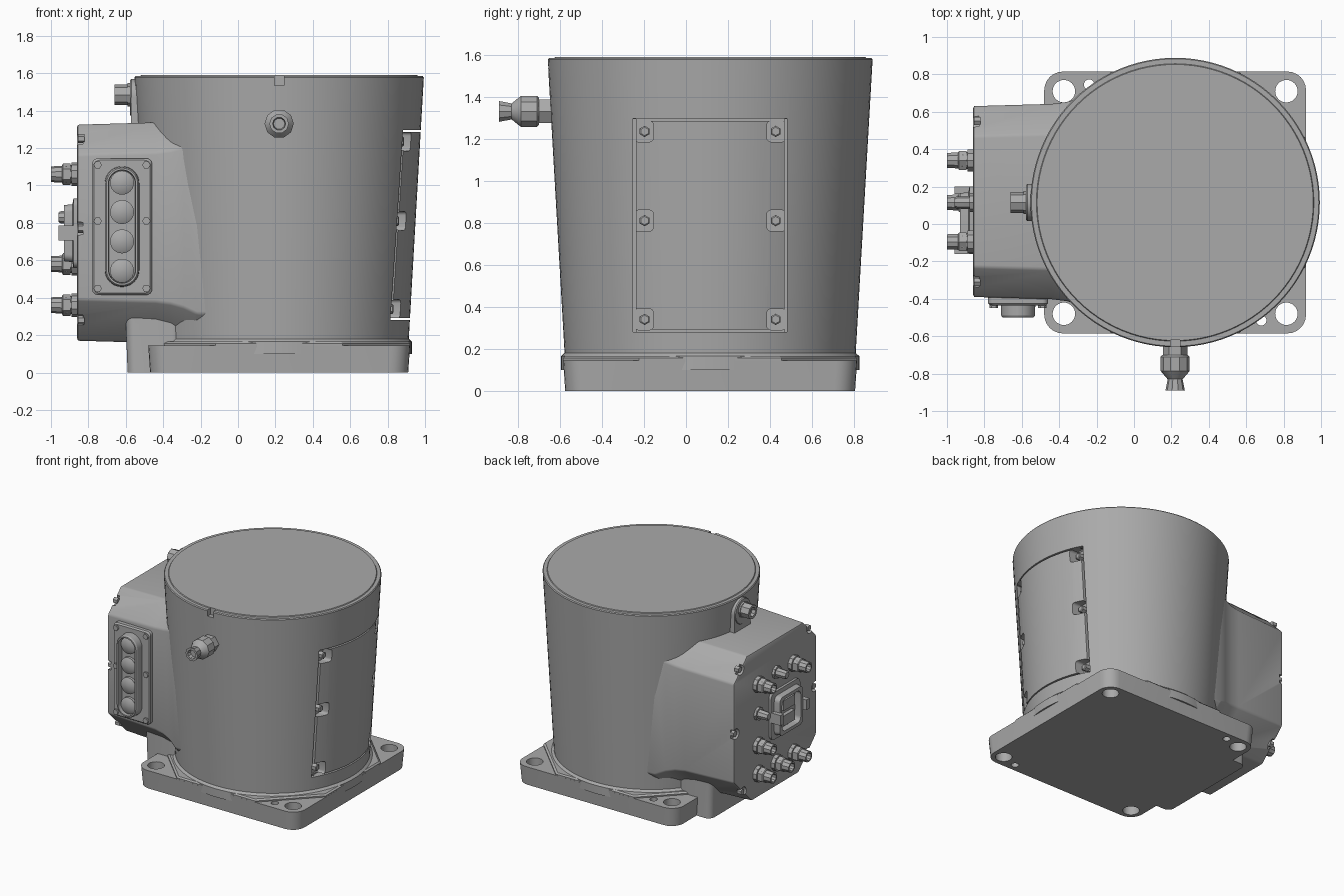
import bpy, bmesh, math
from mathutils import Vector

cube = bpy.data.objects.get("Cube")
if cube:
    bpy.data.objects.remove(cube, do_unlink=True)

grey = bpy.data.materials.new("machine grey")
grey.use_nodes = True
grey.diffuse_color = (0.4, 0.4, 0.4, 1)
grey.node_tree.nodes["Principled BSDF"].inputs["Base Color"].default_value = (0.4, 0.4, 0.4, 1)

CX, CY = 0.22, 0.115      # centre of the tapered body
FACE = -0.86              # plane of the connector face


def finish(obj, angle=30):
    obj.data.shade_smooth()
    obj.data.set_sharp_from_angle(angle=math.radians(angle))


def loft(name, sections):
    """Skin a run of equal-length point loops and cap both ends."""
    bm = bmesh.new()
    rings = [[bm.verts.new(p) for p in s] for s in sections]
    n = len(rings[0])
    for a, b in zip(rings, rings[1:]):
        for i in range(n):
            j = (i + 1) % n
            bm.faces.new((a[i], a[j], b[j], b[i]))
    bm.faces.new(rings[0][::-1])
    bm.faces.new(rings[-1])
    bmesh.ops.recalc_face_normals(bm, faces=bm.faces)
    mesh = bpy.data.meshes.new(name)
    bm.to_mesh(mesh)
    bm.free()
    mesh.materials.append(grey)
    obj = bpy.data.objects.new(name, mesh)
    bpy.context.collection.objects.link(obj)
    finish(obj)
    return obj


def lathe(name, origin, axis, profile, sides=24):
    """Turn (distance, radius) pairs about an axis."""
    rot = Vector((0, 0, 1)).rotation_difference(Vector(axis)).to_matrix()
    o = Vector(origin)
    turn = [2 * math.pi * i / sides for i in range(sides)]
    return loft(name, [[o + rot @ Vector((r * math.cos(t), r * math.sin(t), d)) for t in turn]
                       for d, r in profile])


def rounded(hw, hh, r, steps=6):
    """Rounded rectangle outline; one step makes plain chamfers."""
    pts = []
    for k, (sx, sy) in enumerate(((1, 1), (-1, 1), (-1, -1), (1, -1))):
        for i in range(steps + 1):
            t = math.pi / 2 * (k + i / steps)
            pts.append((sx * (hw - r) + r * math.cos(t), sy * (hh - r) + r * math.sin(t)))
    return pts


def block(name, lo, hi):
    (x0, y0, z0), (x1, y1, z1) = lo, hi
    return loft(name, [[(x0, y0, z), (x1, y0, z), (x1, y1, z), (x0, y1, z)] for z in (z0, z1)])


def bake(obj):
    bpy.context.view_layer.update()
    dg = bpy.context.evaluated_depsgraph_get()
    mesh = bpy.data.meshes.new_from_object(obj.evaluated_get(dg))
    obj.modifiers.clear()
    obj.data = mesh
    finish(obj)


def cut(obj, cutters):
    for c in cutters:
        c.hide_render = True
        m = obj.modifiers.new("cut", "BOOLEAN")
        m.operation, m.solver, m.object = "DIFFERENCE", "EXACT", c
    bake(obj)
    for c in cutters:
        bpy.data.objects.remove(c, do_unlink=True)


def body_radius(z):
    return 0.692 + 0.0575 * (z - 0.16)


def body_x(z, dy):
    return CX + math.sqrt(body_radius(z) ** 2 - dy * dy)


# Mounting base with a raised step that leaves low corner pads
def holes():
    made = [lathe("hole", (CX + sx * 0.595, CY + sy * 0.595, -0.1), (0, 0, 1),
                  [(0, 0.06), (0.5, 0.06)], 32) for sx in (-1, 1) for sy in (-1, 1)]
    made += [lathe("pin_hole", (CX + s * 0.46, CY - s * 0.63, -0.1), (0, 0, 1),
                   [(0, 0.028), (0.5, 0.028)], 20) for s in (-1, 1)]
    return made


base = loft("base_plate", [[(CX + x, CY + y, z) for x, y in rounded(h, h, 0.1)]
                           for z, h in ((0, 0.69), (0.145, 0.7))])
cut(base, holes())
loft("base_step", [[(CX + x, CY + y, z) for x, y in rounded(h, h, 0.36, 1)]
                   for z, h in ((0.12, 0.698), (0.155, 0.7), (0.165, 0.69))])

# Tapered body, with a fillet foot and a lid
body = lathe("tapered_body", (CX, CY, 0), (0, 0, 1),
             [(0.1, 0.71), (0.165, 0.71), (0.18, body_radius(0.18)), (1.577, body_radius(1.577)),
              (1.584, 0.768), (1.584, 0.742), (1.59, 0.738)], 96)

# Side cover: groove all round it and pockets for six screws
cutters = [block("groove", (0.79, CY + s * 0.36 - 0.007, 0.28), (1.2, CY + s * 0.36 + 0.007, 1.295))
           for s in (-1, 1)]
for z, depth in ((0.28, 0.8), (1.285, 0.85)):
    cutters.append(block("groove", (depth, CY - 0.367, z), (1.2, CY + 0.367, z + 0.011)))
for z in (0.34, 0.81, 1.235):
    for s in (-1, 1):
        floor = body_x(z, 0.31) - 0.06
        y0, y1 = sorted((CY + s * 0.27, CY + s * 0.362))
        cutters.append(loft("pocket", [[(x, (y0 + y1) / 2 + a, z + b)
                                        for a, b in rounded((y1 - y0) / 2, 0.05, 0.02, 4)]
                                       for x in (floor, 1.2)]))
        lathe("cover_screw", (floor - 0.02, CY + s * 0.312, z), (1, 0, 0),
              [(0, 0.027), (0.055, 0.027), (0.06, 0.02)], 6)
cutters.append(block("front_notch", (CX - 0.025, -0.8, 1.535), (CX + 0.025, -0.62, 1.7)))
cut(body, cutters)


# Connector housing: chamfered box flaring into the body
def housing_section(x, o):
    y0, y1, z0, z1 = -0.39 - o, 0.63 + o, 0.17 - o, 1.325 + o
    t, b = 0.16, 0.22
    return [(x, y0 + b, z0), (x, y1 - b, z0), (x, y1, z0 + b), (x, y1, z1 - t),
            (x, y1 - t, z1), (x, y0 + t, z1), (x, y0, z1 - t), (x, y0, z0 + b)]


housing = loft("connector_housing", [housing_section(x, o) for x, o in
               ((FACE, 0), (-0.44, 0.012), (-0.36, 0.022), (-0.29, 0.042), (-0.22, 0.075), (0.1, 0.08))])
bev = housing.modifiers.new("soft edges", "BEVEL")
bev.width, bev.segments, bev.limit_method = 0.012, 2, "ANGLE"
bake(housing)
rim_spots = [(0.55, 1.25), (-0.31, 1.25), (0.61, 0.77), (-0.37, 0.77), (0.52, 0.28), (-0.28, 0.28)]
cut(housing, [lathe("rim_pocket", (FACE - 0.05, y, z), (1, 0, 0), [(0, 0.04), (0.08, 0.04)], 16)
              for y, z in rim_spots])
for y, z in rim_spots:
    lathe("rim_screw", (FACE + 0.04, y, z), (-1, 0, 0), [(0, 0.024), (0.035, 0.024)], 6)

# Neck joining housing to base
loft("housing_neck", [[(x0 / 2 - 0.15 + a, CY + b, z) for a, b in
                       rounded(-x0 / 2 - 0.15, 0.425, 0.05)]
                      for z, x0 in ((0, -0.59), (0.25, -0.6), (0.32, -0.61), (0.37, -0.63))])

# Cable fittings on the connector face
long_fit = [(-0.01, 0.062), (0.03, 0.062), (0.03, 0.048), (0.06, 0.052), (0.08, 0.045),
            (0.14, 0.042), (0.14, 0.03), (0.1, 0.028)]
short_fit = [(-0.01, 0.05), (0.02, 0.05), (0.02, 0.036), (0.09, 0.032), (0.1, 0.025)]
spots = [(0.34, 0.36), (0.115, 0.36), (-0.095, 0.36), (0.34, 0.58), (0.34, 1.06), (-0.095, 1.06)]
for y, z in spots:
    lathe("cable_fitting", (FACE, y, z), (-1, 0, 0), long_fit, 10)
    lathe("fitting_nut", (FACE, y, z), (-1, 0, 0), [(0.035, 0.058), (0.075, 0.058), (0.08, 0.05)], 6)
for y, z in ((0.34, 0.83), (0.115, 1.07)):
    lathe("small_fitting", (FACE, y, z), (-1, 0, 0), short_fit, 8)

# Rectangular socket with flange and hollow frame
SY, SZ = 0.02, 0.745
loft("socket", [[(FACE - d, SY + a, SZ + b) for a, b in rounded(w, h, 0.04)] for d, w, h in
                ((-0.01, 0.18, 0.185), (0.02, 0.18, 0.185), (0.025, 0.15, 0.155),
                 (0.07, 0.145, 0.15), (0.07, 0.115, 0.125), (0.02, 0.115, 0.125))])
for s in (-1, 1):
    block("socket_insert", (FACE - 0.05, SY - 0.07, SZ + s * 0.06 - 0.04),
          (FACE - 0.01, SY + 0.07, SZ + s * 0.06 + 0.04))
    block("socket_latch", (FACE - 0.1, SY + s * 0.16 - 0.02, SZ - 0.04),
          (FACE, SY + s * 0.16 + 0.02, SZ + 0.04))

# Front button panel
PX, PZ = -0.62, 0.78
loft("button_panel", [[(PX + a, y, PZ + b) for a, b in rounded(w, h, 0.03)] for y, w, h in
                      ((-0.37, 0.16, 0.365), (-0.425, 0.16, 0.365), (-0.435, 0.15, 0.355))])
loft("button_surround", [[(PX + a, y, PZ + b) for a, b in rounded(w, w + 0.23, w, 10)] for y, w in
                         ((-0.42, 0.093), (-0.49, 0.09), (-0.5, 0.083), (-0.5, 0.073), (-0.455, 0.07))])
for i in range(4):
    lathe("button", (PX, -0.45, PZ + 0.235 - i * 0.157), (0, -1, 0),
          [(0, 0.064), (0.025, 0.064), (0.036, 0.045), (0.042, 0.01)])
for s in (-1, 1):
    for dz in (-0.33, 0.03, 0.33):
        lathe("panel_screw", (PX + s * 0.13, -0.425, PZ + dz), (0, -1, 0),
              [(0, 0.022), (0.025, 0.022)], 6)

# Front plug
lathe("front_plug_nut", (CX, -0.62, 1.33), (0, -1, 0), [(0, 0.065), (0.085, 0.065), (0.092, 0.058)], 6)
lathe("front_plug", (CX, -0.7, 1.33), (0, -1, 0),
      [(0, 0.068), (0.01, 0.078), (0.085, 0.078), (0.1, 0.066), (0.13, 0.04), (0.19, 0.052),
       (0.19, 0.035), (0.16, 0.03)], 10)

# Upper lug and its plug above the housing
lathe("lug_pad", (-0.5, CY, 1.47), (-1, 0, 0), [(0, 0.1), (0.07, 0.1), (0.077, 0.094)], 32)
block("lug_web", (-0.572, CY - 0.1, 1.3), (-0.45, CY + 0.1, 1.47))
lathe("lug_plug", (-0.56, CY, 1.485), (-1, 0, 0),
      [(0, 0.062), (0.03, 0.062), (0.03, 0.056), (0.1, 0.056), (0.1, 0.035), (0.07, 0.035)], 8)
